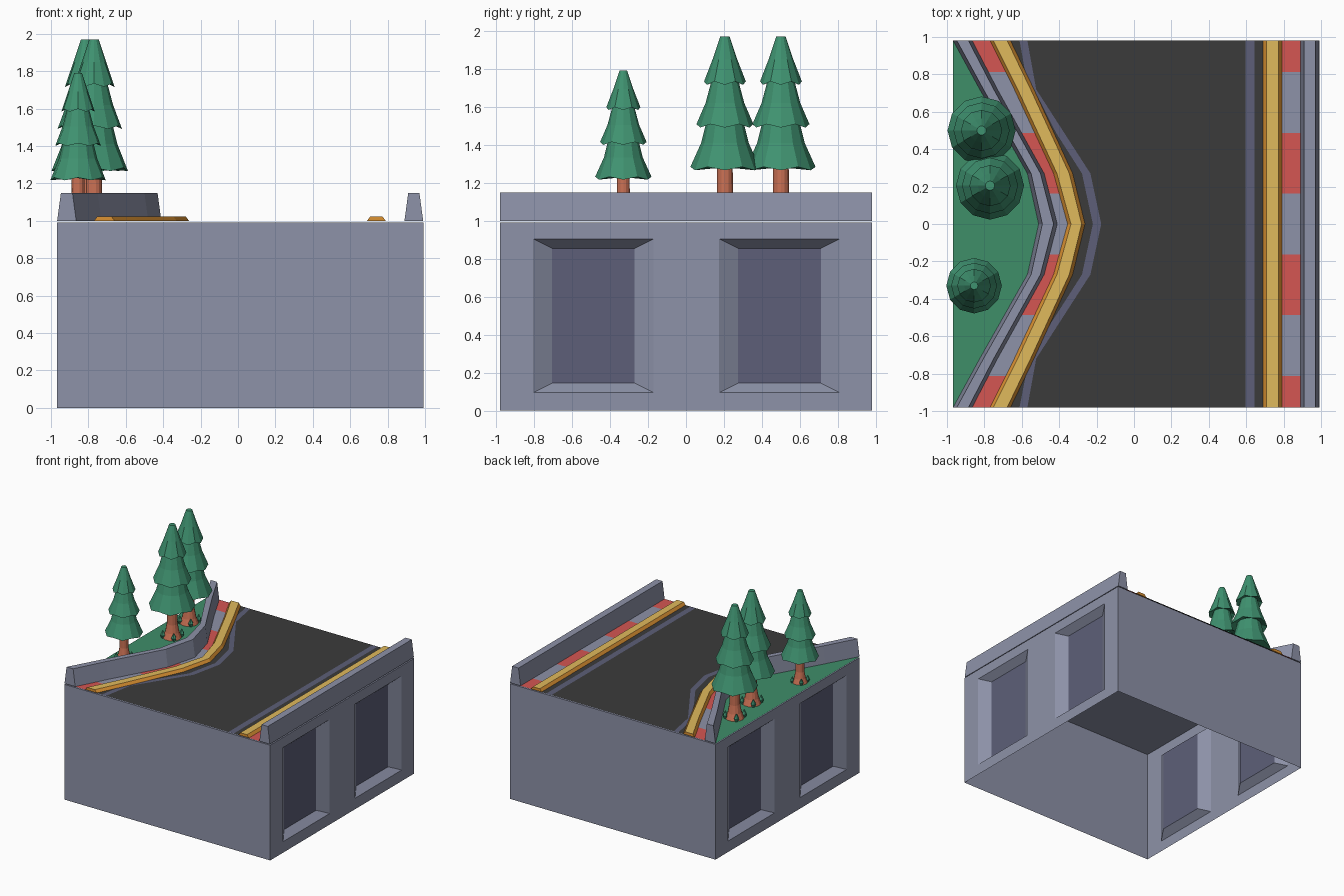
import bpy, bmesh, math
from mathutils import Vector

if "Cube" in bpy.data.objects:
    bpy.data.objects.remove(bpy.data.objects["Cube"])


def material(name, rgb):
    m = bpy.data.materials.new(name)
    lin = [((c / 255 + 0.055) / 1.055) ** 2.4 if c > 10 else c / 255 / 12.92 for c in rgb]
    m.diffuse_color = (*lin, 1)
    m.use_nodes = True
    m.node_tree.nodes["Principled BSDF"].inputs["Base Color"].default_value = m.diffuse_color
    return m


GREY = material("concrete grey", (141, 146, 168))
SLATE = material("slate blue", (93, 95, 120))
ROAD = material("asphalt", (59, 59, 59))
ORANGE = material("orange", (220, 146, 50))
YELLOW = material("yellow", (224, 186, 92))
RED = material("red", (213, 86, 82))
GRASS = material("grass green", (63, 142, 105))
GREEN = material("pine green", (63, 146, 112))
BROWN = material("bark brown", (204, 114, 85))


def finish(bm, name, mats):
    me = bpy.data.meshes.new(name)
    bm.to_mesh(me)
    bm.free()
    for m in mats:
        me.materials.append(m)
    ob = bpy.data.objects.new(name, me)
    bpy.context.collection.objects.link(ob)
    return ob


def face(bm, pts, out, mat=0):
    """Add a face whose normal points along out."""
    f = bm.faces.new([bm.verts.new(p) for p in pts])
    f.normal_update()
    if f.normal.dot(Vector(out)) < 0:
        f.normal_flip()
    f.material_index = mat


# ---- hollow base with a lid and recessed side panels, open underneath
X0, X1, Y, H = -0.967, 0.993, 0.98, 0.992
bm = bmesh.new()
for s in (-1, 1):
    face(bm, [(X0, s * Y, 0), (X1, s * Y, 0), (X1, s * Y, H), (X0, s * Y, H)], (0, s, 0))
face(bm, [(X0, -Y, H), (X1, -Y, H), (X1, Y, H), (X0, Y, H)], (0, 0, 1))
ycuts, zcuts = [-Y, -0.805, -0.17, 0.175, 0.81, Y], [0, 0.095, 0.905, H]
for x, s in ((X0, -1), (X1, 1)):
    for i in range(5):
        for j in range(3):
            a, b, c, d = ycuts[i], ycuts[i + 1], zcuts[j], zcuts[j + 1]
            outer = [(x, a, c), (x, b, c), (x, b, d), (x, a, d)]
            if j == 1 and i in (1, 3):
                xi = x - s * 0.06
                a, b, c, d = a + 0.1, b - 0.1, c + 0.05, d - 0.05
                inner = [(xi, a, c), (xi, b, c), (xi, b, d), (xi, a, d)]
                for k in range(4):
                    n = (k + 1) % 4
                    face(bm, [outer[k], outer[n], inner[n], inner[k]], (s, 0, 0))
                face(bm, inner, (s, 0, 0), 1)
            else:
                face(bm, outer, (s, 0, 0))
finish(bm, "base_walls", [GREY, SLATE])

# ---- lane edges: x at |y| = 0, 0.27, 0.72, 0.98
KNOTS = [0, 0.27, 0.72, 0.98]
BREAKS = [0.1625, 0.4875, 0.8125]
half = sorted(KNOTS + BREAKS)
YS = [-y for y in half[:0:-1]] + half
EDGE = {
    "side": [X0] * 4,
    "wall_out": [-0.51, -0.57, -0.825, X0],
    "wall_in": [-0.41, -0.48, -0.73, -0.865],
    "curb_l": [-0.355, -0.43, -0.64, -0.77],
    "curb_r": [-0.262, -0.328, -0.535, -0.66],
    "line_l": [-0.22, -0.278, -0.565, -0.612],
    "line_r": [-0.175, -0.233, -0.523, -0.57],
}


def edge(e, y):
    if not isinstance(e, str):
        return e
    y, v = abs(y), EDGE[e]
    for i in range(3):
        if y <= KNOTS[i + 1]:
            t = (y - KNOTS[i]) / (KNOTS[i + 1] - KNOTS[i])
            return v[i] + t * (v[i + 1] - v[i])


def sheet(name, left, right, mats, z=1.0):
    """Flat strip between two edges; two materials alternate along y."""
    bm = bmesh.new()
    for a, b in zip(YS, YS[1:]):
        k = int((abs(a + b) / 2 + 0.1625) / 0.325) % 2 if len(mats) > 1 else 0
        face(bm, [(edge(left, a), a, z), (edge(right, a), a, z),
                  (edge(right, b), b, z), (edge(left, b), b, z)], (0, 0, 1), k)
    bmesh.ops.remove_doubles(bm, verts=bm.verts, dist=1e-4)
    finish(bm, name, mats)


def ridge(name, left, right, height, inset, mats):
    """Trapezoid bar between two edges; its top face may have its own colour."""
    bm = bmesh.new()
    rings = []
    for y in YS:
        l, r = edge(left, y), edge(right, y)
        rings.append([bm.verts.new(p) for p in (
            (l, y, 1), (l + inset, y, 1 + height), (r - inset, y, 1 + height), (r, y, 1))])
    for p, q in zip(rings, rings[1:]):
        for i in range(4):
            j = (i + 1) % 4
            f = bm.faces.new([p[i], p[j], q[j], q[i]])
            f.material_index = len(mats) - 1 if i == 1 else 0
    bm.faces.new(rings[0])
    bm.faces.new(rings[-1])
    bmesh.ops.recalc_face_normals(bm, faces=bm.faces)
    finish(bm, name, mats)


# ---- ground strips from left to right
sheet("grass", "side", "wall_out", [GRASS])
sheet("left_warning_strip", "wall_in", "curb_l", [GREY, RED])
sheet("left_shoulder", "curb_r", "line_l", [ROAD])
sheet("left_line", "line_l", "line_r", [SLATE])
sheet("road", "line_r", 0.595, [ROAD])
sheet("right_line", 0.595, 0.645, [SLATE])
sheet("right_shoulder", 0.645, 0.69, [ROAD])
sheet("right_warning_strip", 0.79, 0.89, [GREY, RED])

# ---- yellow curbs and concrete barriers
ridge("left_curb", "curb_l", "curb_r", 0.024, 0.018, [ORANGE, YELLOW])
ridge("right_curb", 0.69, 0.79, 0.024, 0.018, [ORANGE, YELLOW])
ridge("left_barrier", "wall_out", "wall_in", 0.148, 0.02, [GREY])
ridge("right_barrier", 0.89, 0.99, 0.148, 0.02, [GREY])


def lathe(bm, profile, loc, scale, n, mat, ragged=()):
    """Revolve (radius, height) points; ragged rings zigzag up and down."""
    rings = []
    for i, (r, z) in enumerate(profile):
        ring = []
        for k in range(n):
            a = 2 * math.pi * k / n
            w = (0.009 if k % 2 else -0.009) if i in ragged else 0
            p = Vector((r * math.cos(a), r * math.sin(a), z + w)) * scale
            ring.append(bm.verts.new(p + Vector(loc)))
        rings.append(ring)
    fs = [bm.faces.new([p[k], p[(k + 1) % n], q[(k + 1) % n], q[k]])
          for p, q in zip(rings, rings[1:]) for k in range(n)]
    fs += [bm.faces.new(rings[0][::-1]), bm.faces.new(rings[-1])]
    for f in fs:
        f.material_index = mat


# ---- pine trees: flared trunk, three skirts, small tufts at the root
FOLIAGE = [(0.04, 0.28), (0.182, 0.275), (0.125, 0.41), (0.098, 0.52),
           (0.150, 0.50), (0.102, 0.62), (0.07, 0.74),
           (0.110, 0.725), (0.065, 0.85), (0.025, 0.97)]
for i, (x, y, s) in enumerate([(-0.815, 0.50, 1), (-0.77, 0.205, 1), (-0.855, -0.33, 0.815)]):
    bm = bmesh.new()
    lathe(bm, [(0.075, 0), (0.056, 0.05), (0.043, 0.12), (0.042, 0.30)], (x, y, 1), s, 14, 1)
    lathe(bm, FOLIAGE, (x, y, 1), s, 12, 0, ragged=(1, 4, 7))
    for k in range(4):
        a = math.pi / 4 + k * math.pi / 2
        lathe(bm, [(0.012, 0), (0.022, 0.025), (0.003, 0.065)],
              (x + 0.075 * s * math.cos(a), y + 0.075 * s * math.sin(a), 1), s, 5, 0)
    finish(bm, f"pine_tree_{i + 1}", [GREEN, BROWN])
